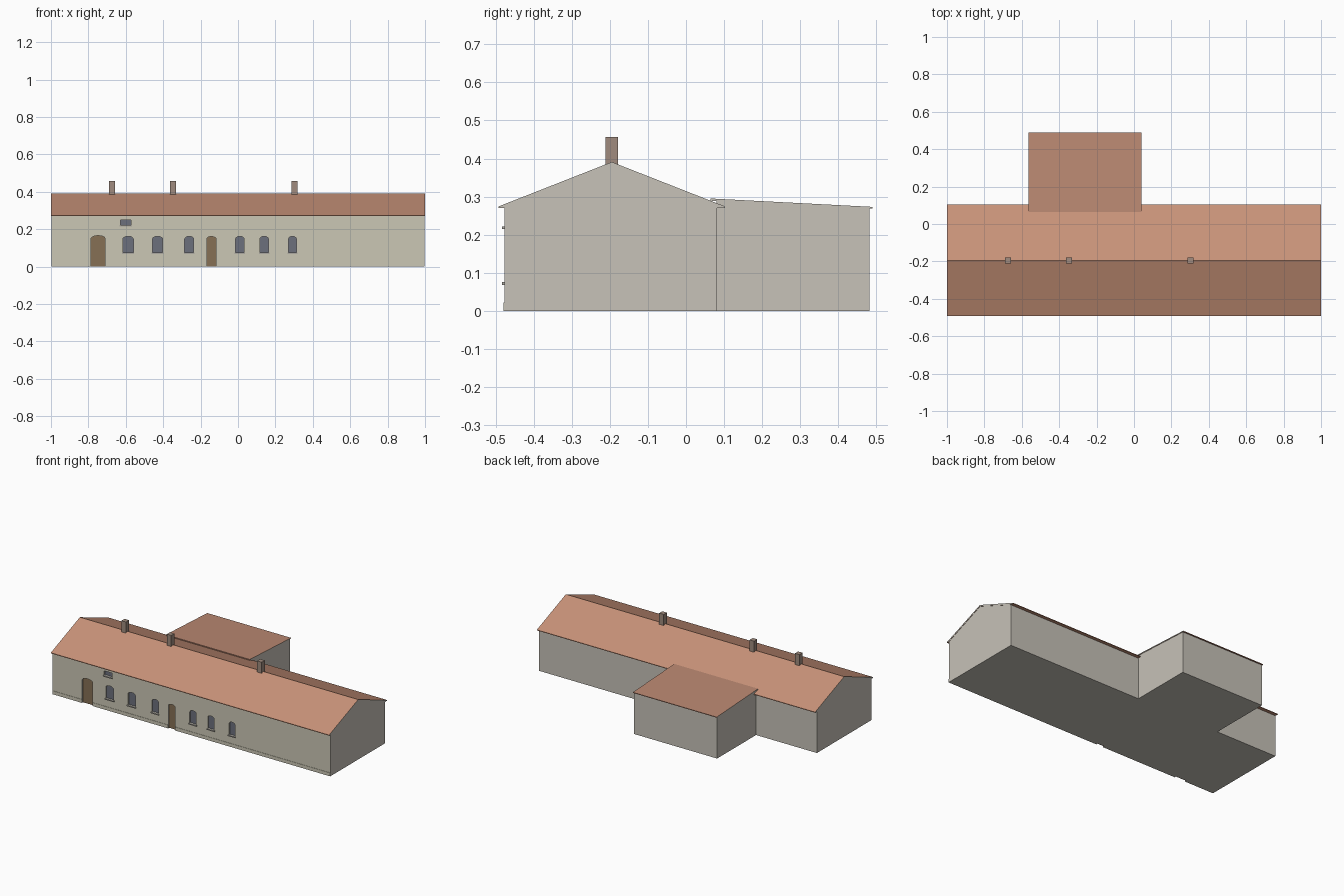
import bpy, bmesh, math

if "Cube" in bpy.data.objects:
    bpy.data.objects.remove(bpy.data.objects["Cube"])


def material(name, rgb):
    m = bpy.data.materials.new(name)
    m.diffuse_color = (*rgb, 1)
    m.use_nodes = True
    m.node_tree.nodes["Principled BSDF"].inputs["Base Color"].default_value = m.diffuse_color
    return m


FRONT = material("front_render", (0.60, 0.57, 0.46))
WALL = material("wall_render", (0.57, 0.54, 0.48))
TILE = material("roof_tile", (0.58, 0.29, 0.19))
LEANTO = material("wing_tile", (0.50, 0.25, 0.17))
BRICK = material("chimney_brick", (0.35, 0.26, 0.21))
WOOD = material("door_wood", (0.24, 0.16, 0.09))
GLASS = material("window_glass", (0.15, 0.16, 0.20))
STONE = material("sill_stone", (0.42, 0.40, 0.36))


def prism(name, profile, axis, lo, hi, mats):
    """Extrude a 2D outline: axis 'x' takes (y, z) points, axis 'y' takes (x, z)."""
    def place(p, t):
        return (t, p[0], p[1]) if axis == "x" else (p[0], t, p[1])
    bm = bmesh.new()
    start = bm.faces.new([bm.verts.new(place(p, lo)) for p in profile])
    grown = bmesh.ops.extrude_face_region(bm, geom=[start], use_keep_orig=True)
    shift = place((0, 0), hi - lo)
    bmesh.ops.translate(bm, vec=shift,
                        verts=[v for v in grown["geom"] if isinstance(v, bmesh.types.BMVert)])
    bmesh.ops.recalc_face_normals(bm, faces=bm.faces)
    mesh = bpy.data.meshes.new(name)
    bm.to_mesh(mesh)
    bm.free()
    for m in mats:
        mesh.materials.append(m)
    ob = bpy.data.objects.new(name, mesh)
    bpy.context.collection.objects.link(ob)
    return ob


def box(name, x, y, z, mat):
    return prism(name, [(x[0], z[0]), (x[1], z[0]), (x[1], z[1]), (x[0], z[1])],
                 "y", y[0], y[1], [mat])


def second_material(ob, test):
    for f in ob.data.polygons:
        if test(f.normal):
            f.material_index = 1


def arch(cx, w, z0, z1, rise, n=6):
    """Outline of an opening with a shallow arched head."""
    pts = [(cx - w / 2, z0), (cx + w / 2, z0)]
    if rise == 0:
        return pts + [(cx + w / 2, z1), (cx - w / 2, z1)]
    for i in range(n + 1):
        a = math.pi * i / n
        pts.append((cx + w / 2 * math.cos(a), z1 - rise + rise * math.sin(a)))
    return pts


FACE = -0.477    # front wall plane
DEPTH = 0.012    # reveal depth

# Long main range with gable ends
walls = prism("main_walls", [(FACE, 0), (0.082, 0), (0.082, 0.272), (-0.195, 0.384),
                             (FACE, 0.272)], "x", -0.998, 0.998, [WALL, FRONT])
second_material(walls, lambda n: n.y < -0.9)

# Pitched roof with flat-bottomed eaves; its ends match the gable walls
roof = prism("main_roof", [(-0.493, 0.270), (-0.493, 0.274), (-0.195, 0.391), (0.103, 0.274),
                           (0.103, 0.270), (0.082, 0.270), (-0.195, 0.382), (FACE, 0.270)],
             "x", -1, 1, [TILE, WALL])
second_material(roof, lambda n: abs(n.x) > 0.9)

# Rear wing with a low lean-to roof
prism("wing_walls", [(0.08, 0), (0.482, 0), (0.482, 0.270), (0.08, 0.290)],
      "x", -0.561, 0.036, [WALL])
wing_roof = prism("wing_roof", [(0.065, 0.289), (0.065, 0.295), (0.490, 0.273), (0.490, 0.269),
                                (0.460, 0.269)], "x", -0.564, 0.039, [LEANTO, WALL])
second_material(wing_roof, lambda n: abs(n.x) > 0.9)

# Openings: kind, centre x, width, bottom, top, arch rise
openings = [("door", -0.748, 0.076, 0.0, 0.166, 0.016),
            ("door", -0.142, 0.050, 0.0, 0.161, 0.012),
            ("window", -0.600, 0.056, 0.222, 0.250, 0)]
openings += [("window", x, w, 0.075, 0.162, 0.014) for x, w in
             ((-0.588, 0.056), (-0.430, 0.054), (-0.261, 0.048),
              (0.010, 0.046), (0.140, 0.046), (0.291, 0.042))]

for i, (kind, cx, w, z0, z1, rise) in enumerate(openings):
    # Cut the recess, then fill its back with a panel
    low = -0.05 if kind == "door" else z0
    cutter = prism("cutter", arch(cx, w, low, z1, rise), "y", FACE - 0.03, FACE + DEPTH, [])
    cutter.hide_render = True
    mod = walls.modifiers.new("recess", "BOOLEAN")
    mod.operation, mod.solver, mod.object = "DIFFERENCE", "EXACT", cutter
    bpy.context.view_layer.objects.active = walls
    bpy.ops.object.modifier_apply(modifier=mod.name)
    bpy.data.objects.remove(cutter)
    prism(f"{kind}_{i + 1}", arch(cx, w, z0, z1, rise), "y", FACE + DEPTH - 0.003,
          FACE + DEPTH + 0.002, [WOOD if kind == "door" else GLASS])
    if kind == "window":
        box(f"sill_{i + 1}", (cx - w / 2 - 0.005, cx + w / 2 + 0.005),
            (FACE - 0.007, FACE + DEPTH), (z0 - 0.007, z0), STONE)

# Slim plinth along the front, broken at the doors
for i, (a, b) in enumerate(((-0.998, -0.786), (-0.710, -0.167), (-0.117, 0.998))):
    box(f"plinth_{i + 1}", (a, b), (FACE - 0.002, FACE + 0.004), (0, 0.022), FRONT)

# Ridge chimneys
for i, cx in enumerate((-0.674, -0.348, 0.302)):
    box(f"chimney_{i + 1}", (cx - 0.016, cx + 0.016), (-0.211, -0.179), (0.375, 0.457), BRICK)
